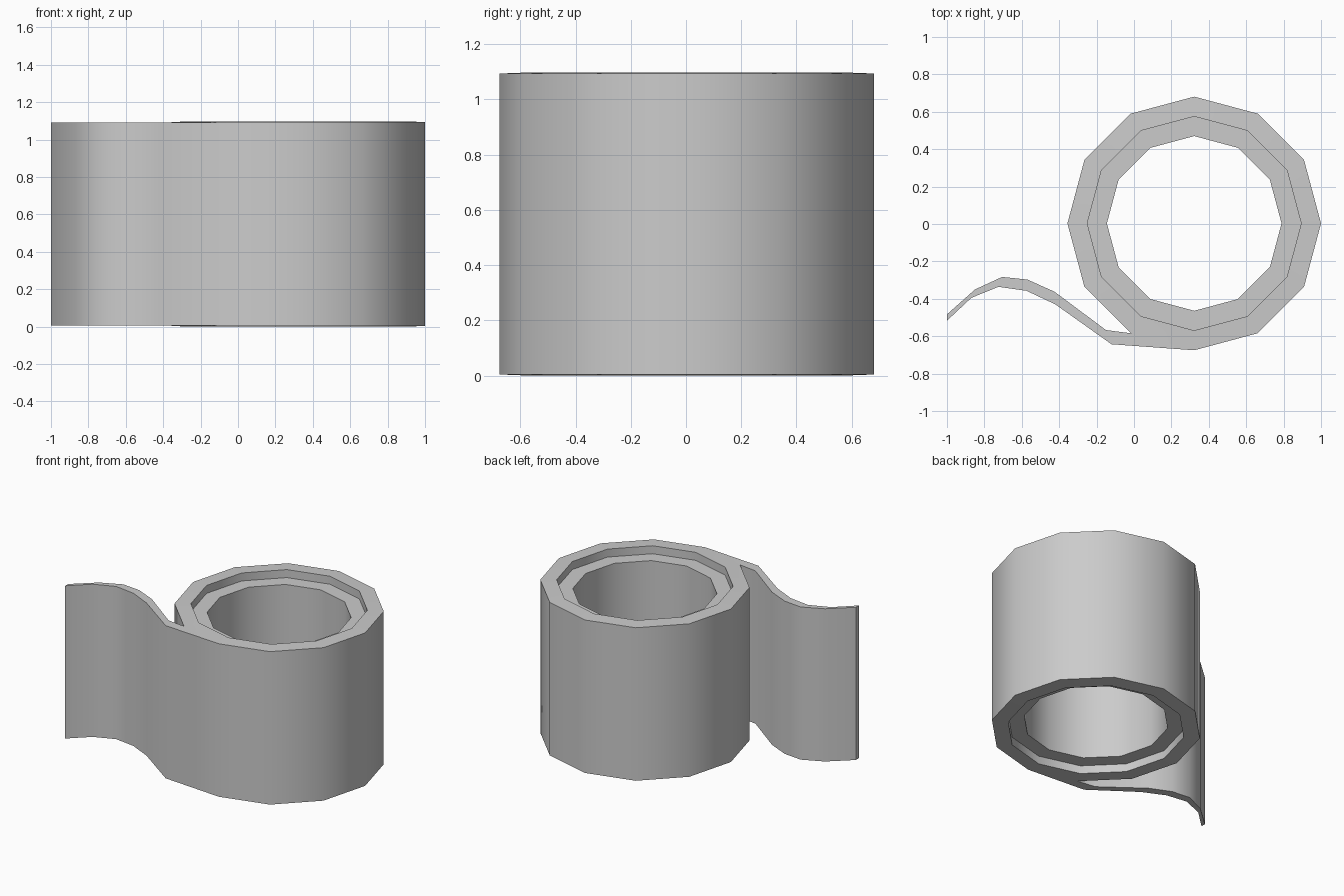
import bpy, bmesh
from math import sin, cos, radians

if "Cube" in bpy.data.objects:
    bpy.data.objects.remove(bpy.data.objects["Cube"], do_unlink=True)

HEIGHT = 1.098
SIDES = 12
CENTRE = (0.322, 0.003)

grey = bpy.data.materials.new("plain_grey")
grey.use_nodes = True
grey.diffuse_color = (0.6, 0.6, 0.6, 1)
grey.node_tree.nodes["Principled BSDF"].inputs["Base Color"].default_value = (0.6, 0.6, 0.6, 1)


def ring(radius, inset):
    """Points of a regular polygon, each with its inset from floor and top."""
    return [(CENTRE[0] + radius * cos(radians(i * 360 / SIDES)),
             CENTRE[1] + radius * sin(radians(i * 360 / SIDES)), inset)
            for i in range(SIDES)]


def ring_cells():
    """Quads between an outer ring and the inner ring that follows it."""
    return [(i, (i + 1) % SIDES, SIDES + (i + 1) % SIDES, SIDES + i)
            for i in range(SIDES)]


def prism(name, points, cells):
    """Cap the flat cells below and above, then wall their boundary."""
    bm = bmesh.new()
    low = [bm.verts.new((x, y, d)) for x, y, d in points]
    high = [bm.verts.new((x, y, HEIGHT - d)) for x, y, d in points]
    edges = {}
    for cell in cells:
        bm.faces.new([low[i] for i in reversed(cell)])
        bm.faces.new([high[i] for i in cell])
        for a, b in zip(cell, cell[1:] + cell[:1]):
            edges.setdefault(frozenset((a, b)), []).append((a, b))
    for uses in edges.values():
        if len(uses) == 1:
            a, b = uses[0]
            bm.faces.new((low[a], low[b], high[b], high[a]))
    bmesh.ops.recalc_face_normals(bm, faces=bm.faces[:])
    mesh = bpy.data.meshes.new(name)
    bm.to_mesh(mesh)
    bm.free()
    mesh.materials.append(grey)
    obj = bpy.data.objects.new(name, mesh)
    bpy.context.collection.objects.link(obj)
    bpy.ops.object.select_all(action='DESELECT')
    obj.select_set(True)
    bpy.context.view_layer.objects.active = obj
    bpy.ops.object.shade_smooth_by_angle(angle=radians(45))


# Wound paper with its loose sheet peeling away from the front
points = ring(0.678, 0.004) + ring(0.572, 0)
cells = ring_cells()
sheet_back = [(-0.15, -0.567), (-0.425, -0.362), (-0.57, -0.297),
              (-0.705, -0.283), (-0.85, -0.35), (-1, -0.483)]
sheet_front = [(-0.12, -0.643), (-0.42, -0.43), (-0.575, -0.357),
               (-0.725, -0.336), (-0.87, -0.395), (-1, -0.517)]
back, front = 8, 9  # ring corners where the sheet leaves the roll
for b, f in zip(sheet_back, sheet_front):
    n = len(points)
    points += [(*b, 0.005), (*f, 0.005)]
    cells.append((front, back, n, n + 1))
    back, front = n, n + 1
prism("paper_roll", points, cells)

# Recessed tube core
prism("tube_core", ring(0.572, 0.057) + ring(0.467, 0.057), ring_cells())
